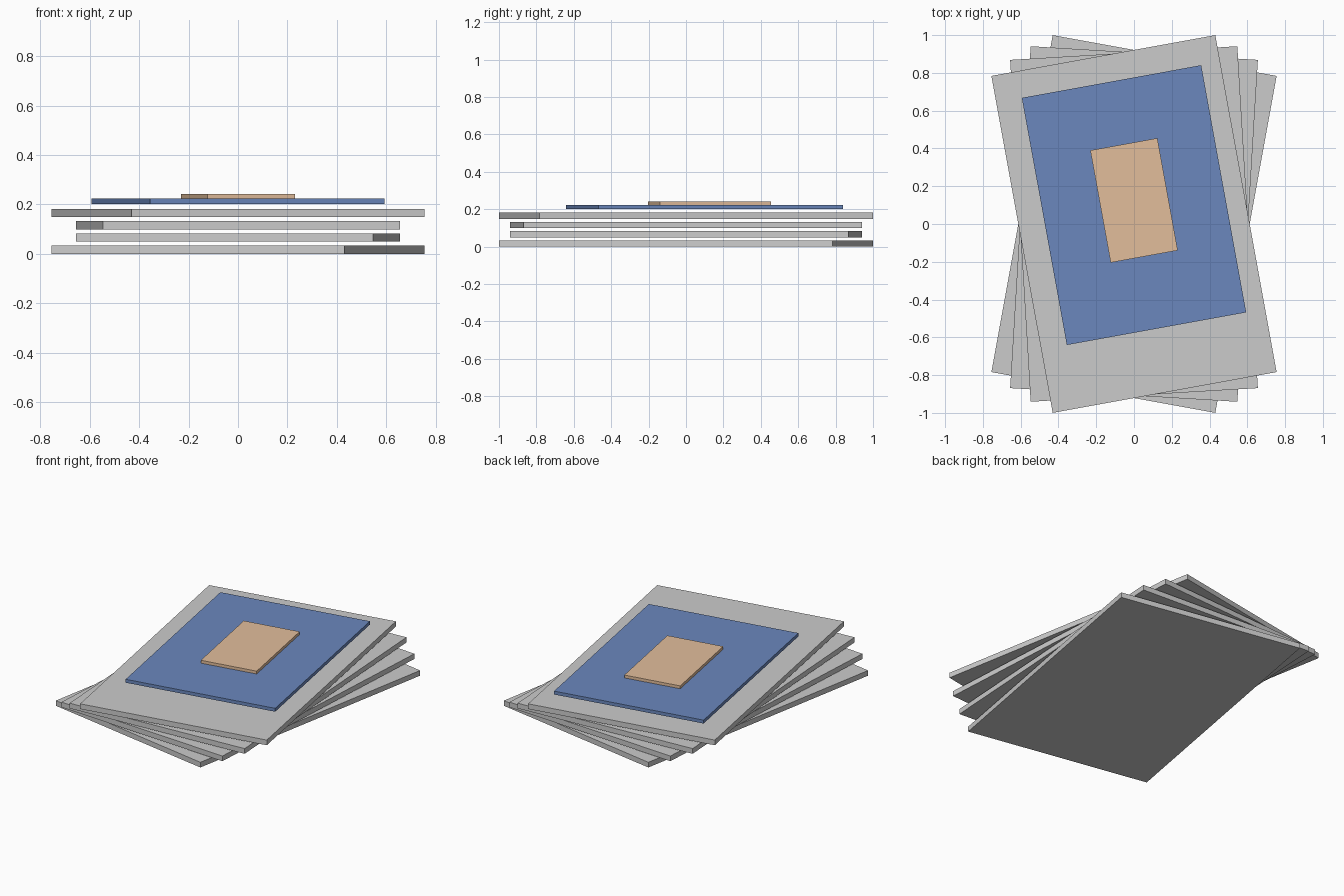
import bpy
from mathutils import Matrix

if "Cube" in bpy.data.objects:
    bpy.data.objects.remove(bpy.data.objects["Cube"])


def slab(name, width, depth, z0, z1, angle, y=0.0, color=None):
    """Flat rectangular sheet turned about z, from height z0 to z1."""
    bpy.ops.mesh.primitive_cube_add(size=1)
    obj = bpy.context.object
    obj.name = obj.data.name = name
    obj.data.transform(Matrix.Diagonal((width, depth, z1 - z0, 1)))
    obj.location = (0, y, (z0 + z1) / 2)
    obj.rotation_euler.z = angle
    if color:
        mat = bpy.data.materials.new(name + "_color")
        mat.diffuse_color = (*color, 1)
        mat.use_nodes = True
        mat.node_tree.nodes["Principled BSDF"].inputs["Base Color"].default_value = mat.diffuse_color
        obj.data.materials.append(mat)
    return obj


# Fanned stack of four sheets
for i, turn in enumerate((-0.18, -0.06, 0.06, 0.18)):
    z = i * 0.0495
    slab(f"sheet_{i + 1}", 1.205, 1.813, z, z + 0.0335, turn)

# Coloured panel floating just over the top sheet, with a small plate on it
slab("cover_panel", 0.965, 1.33, 0.2015, 0.2235, 0.18, 0.10, (0.145, 0.245, 0.51))
slab("centre_plate", 0.361, 0.604, 0.2235, 0.242, 0.18, 0.125, (0.76, 0.51, 0.33))
